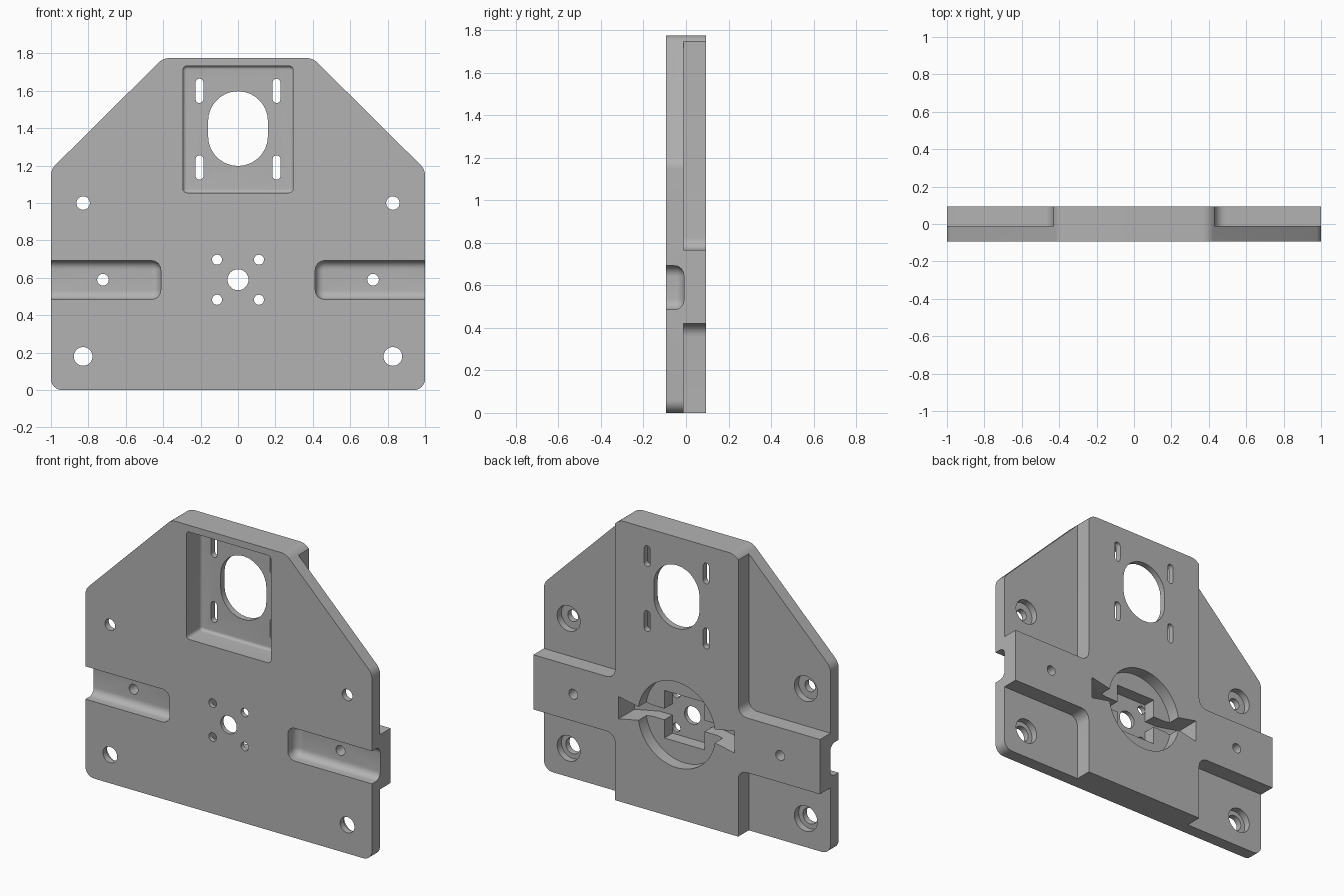
import bpy, bmesh, math

if "Cube" in bpy.data.objects:
    bpy.data.objects.remove(bpy.data.objects["Cube"])

grey = bpy.data.materials.new("plain_grey")
grey.diffuse_color = (0.45, 0.45, 0.45, 1)
grey.use_nodes = True
grey.node_tree.nodes["Principled BSDF"].inputs["Base Color"].default_value = grey.diffuse_color


def rounded(corners, steps=8):
    """Round the corners (x, z, radius) of a counter-clockwise convex outline."""
    out, n = [], len(corners)
    for i, (x, z, r) in enumerate(corners):
        ax, az, _ = corners[i - 1]
        bx, bz, _ = corners[(i + 1) % n]
        a1, a2 = math.atan2(z - az, x - ax), math.atan2(bz - z, bx - x)
        turn = (a2 - a1) % (2 * math.pi)
        t = r * math.tan(turn / 2)
        sx, sz = x - t * math.cos(a1), z - t * math.sin(a1)
        cx, cz = sx - r * math.sin(a1), sz + r * math.cos(a1)
        for k in range(steps + 1):
            a = a1 - math.pi / 2 + turn * k / steps
            out.append((cx + r * math.cos(a), cz + r * math.sin(a)))
    return out


def rect(x0, x1, z0, z1, r):
    return rounded([(x0, z0, r), (x1, z0, r), (x1, z1, r), (x0, z1, r)])


def circle(x, z, r, n=40):
    return [(x + r * math.cos(2 * math.pi * i / n), z + r * math.sin(2 * math.pi * i / n))
            for i in range(n)]


def slot(x, z, r, half):
    """Upright slot with round ends; half is half the straight length."""
    n = 14
    return [(x + r * math.cos(math.pi * i / n + s * math.pi),
             z + (1 - 2 * s) * half + r * math.sin(math.pi * i / n + s * math.pi))
            for s in (0, 1) for i in range(n + 1)]


def loft(name, layers):
    """Closed solid through outlines of equal point count, each at its own y."""
    bm = bmesh.new()
    rings = [[bm.verts.new((x, y, z)) for x, z in pts] for pts, y in layers]
    n = len(rings[0])
    bm.faces.new(rings[0])
    bm.faces.new(rings[-1][::-1])
    for a, b in zip(rings, rings[1:]):
        for i in range(n):
            j = (i + 1) % n
            bm.faces.new((a[i], b[i], b[j], a[j]))
    bmesh.ops.recalc_face_normals(bm, faces=bm.faces)
    me = bpy.data.meshes.new(name)
    bm.to_mesh(me)
    bm.free()
    ob = bpy.data.objects.new(name, me)
    bpy.context.collection.objects.link(ob)
    me.materials.append(grey)
    return ob


def prism(name, pts, y0, y1):
    return loft(name, [(pts, y0), (pts, y1)])


def front_pocket(name, x0, x1, z0, z1, r, floor, fillet):
    """Pocket cut from the front with a filleted floor edge."""
    layers = [(rect(x0, x1, z0, z1, r), -0.2)]
    for k in range(7):
        a = math.pi / 2 * k / 6
        d = fillet * (1 - math.cos(a))
        layers.append((rect(x0 + d, x1 - d, z0 + d, z1 - d, r - d),
                       floor - fillet + fillet * math.sin(a)))
    return loft(name, layers)


FRONT, BACK, STEP, MID = -0.093, 0.093, -0.012, 0.59

# Full-thickness plate
plate = prism("mounting_plate", rounded([
    (-1, 0, 0.06), (1, 0, 0.06), (1, 1.18, 0.08), (0.4, 1.775, 0.08),
    (-0.4, 1.775, 0.08), (-1, 1.18, 0.08)]), FRONT, BACK)

cutters = []
for s in (-1, 1):
    def span(a, b):
        return (a, b) if s > 0 else (-b, -a)
    # Thinned back corners, leaving a column and a cross band
    cutters.append(prism("upper_back_cut", rect(*span(0.43, 1.3), 0.765, 2.2, 0.06), STEP, 0.3))
    cutters.append(prism("lower_back_cut", rect(*span(0.43, 1.3), -0.4, 0.42, 0.06), STEP, 0.3))
    # Front side channels and their holes
    cutters.append(front_pocket("side_channel", *span(0.413, 1.3), 0.485, 0.692, 0.05, -0.01, 0.045))
    cutters.append(prism("channel_hole", circle(s * 0.722, MID, 0.031), -0.2, 0.3))
    # Corner bolt holes with counterbores from the back
    for z, r in ((1.0, 0.036), (0.18, 0.05)):
        cutters.append(prism("bolt_hole", circle(s * 0.828, z, r), -0.2, 0.3))
        cutters.append(prism("counterbore", circle(s * 0.828, z, 0.08), -0.055, 0.3))

# Window pocket with its opening
cutters.append(front_pocket("window_pocket", -0.295, 0.295, 1.055, 1.733, 0.022, 0.055, 0.018))
cutters.append(prism("window_opening", slot(0, 1.398, 0.16, 0.04), -0.2, 0.3))

# Round recess, square hub and flared arms cut from the back
cutters.append(prism("round_recess", circle(0, MID, 0.27, 64), 0.015, 0.3))
cutters.append(prism("hub_recess", [(-0.14, MID - 0.15), (0.14, MID - 0.15),
                                    (0.14, MID + 0.15), (-0.14, MID + 0.15)], -0.065, 0.3))
cutters.append(prism("arm_recess", [
    (-0.405, MID - 0.07), (-0.23, MID - 0.035), (0.23, MID - 0.035), (0.405, MID - 0.07),
    (0.405, MID + 0.07), (0.23, MID + 0.035), (-0.23, MID + 0.035), (-0.405, MID + 0.07)],
    -0.064, 0.31))

# Centre hole, four small holes around it, four adjustment slots
cutters.append(prism("centre_hole", circle(0, MID, 0.056), -0.2, 0.3))
for sx in (-1, 1):
    for sz in (-1, 1):
        cutters.append(prism("small_hole", circle(sx * 0.112, MID + sz * 0.107, 0.027, 24), -0.2, 0.3))
        cutters.append(prism("adjust_slot", slot(sx * 0.206, 1.395 + sz * 0.205, 0.021, 0.044), -0.2, 0.3))

bpy.context.view_layer.objects.active = plate
for c in cutters:
    c.hide_render = True
    m = plate.modifiers.new("cut", 'BOOLEAN')
    m.operation, m.solver, m.object = 'DIFFERENCE', 'EXACT', c
    bpy.ops.object.modifier_apply(modifier=m.name)
for c in cutters:
    bpy.data.objects.remove(c, do_unlink=True)

bpy.ops.object.select_all(action='DESELECT')
plate.select_set(True)
bpy.ops.object.shade_smooth_by_angle(angle=math.radians(30))
